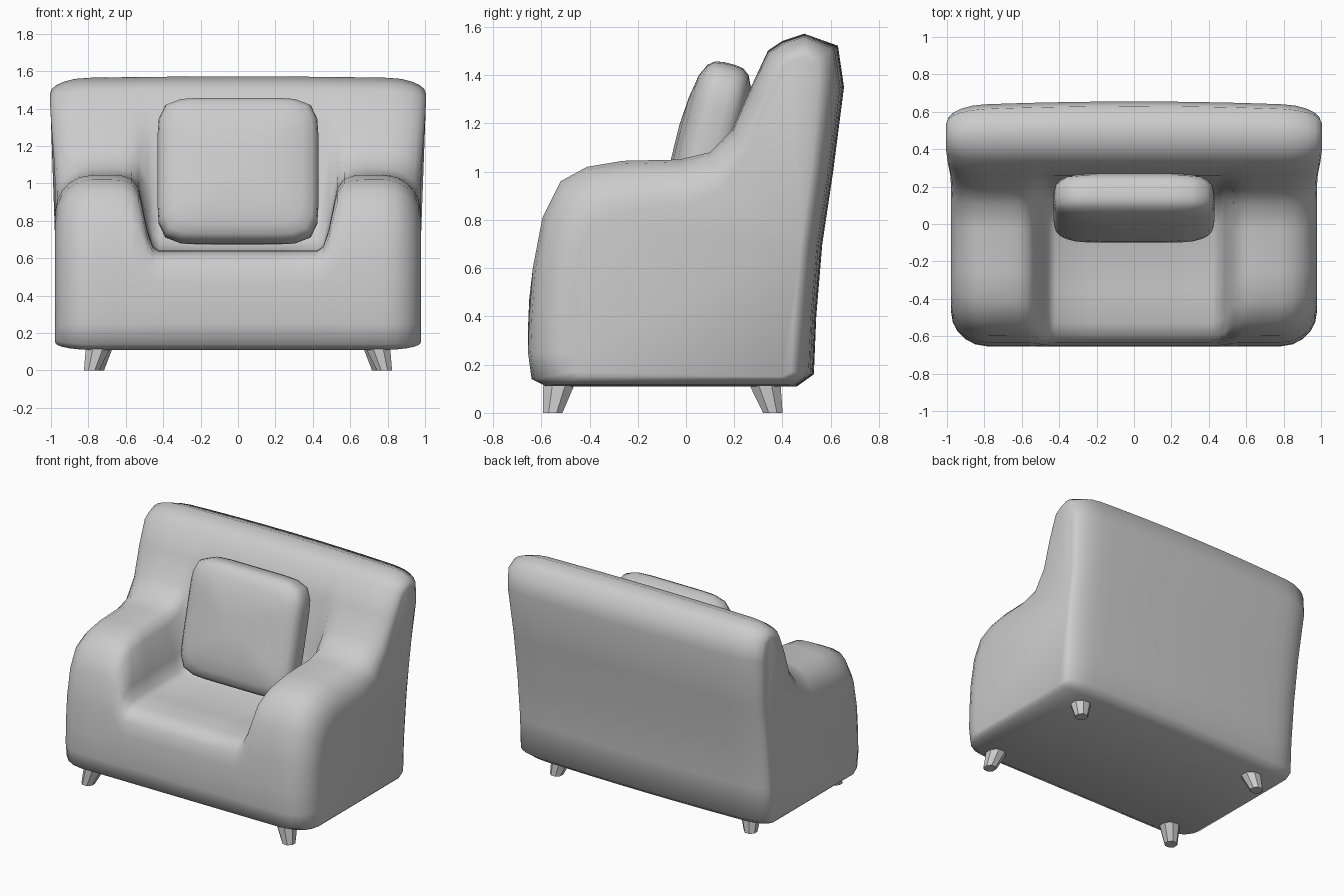
import bpy, bmesh
from math import sin, cos, pi, radians
from mathutils import Matrix, Vector

if "Cube" in bpy.data.objects:
    bpy.data.objects.remove(bpy.data.objects["Cube"])


def loft(name, rings, smooth=True):
    """Skin closed rings of equal length and cap both ends."""
    bm = bmesh.new()
    rows = [[bm.verts.new(p) for p in ring] for ring in rings]
    n = len(rows[0])
    for a, b in zip(rows, rows[1:]):
        for i in range(n):
            j = (i + 1) % n
            bm.faces.new((a[i], a[j], b[j], b[i]))
    bm.faces.new(rows[0])
    bm.faces.new(rows[-1])
    bmesh.ops.recalc_face_normals(bm, faces=bm.faces)
    for f in bm.faces:
        f.smooth = smooth
    me = bpy.data.meshes.new(name)
    bm.to_mesh(me)
    bm.free()
    ob = bpy.data.objects.new(name, me)
    bpy.context.collection.objects.link(ob)
    return ob


def mix(p, q, t):
    return [(a + (c - a) * t, b + (d - b) * t) for (a, b), (c, d) in zip(p, q)]


# Side profiles (y, z): through an arm, through the seat, and the outer side panel
arm = [(-.58, .11), (-.64, .14), (-.655, .25), (-.65, .40), (-.635, .60), (-.595, .81),
       (-.52, .96), (-.41, 1.02), (-.26, 1.045), (-.03, 1.05), (.10, 1.08), (.19, 1.17),
       (.26, 1.33), (.34, 1.49), (.40, 1.53), (.49, 1.56), (.63, 1.51), (.655, 1.35),
       (.61, 1.0), (.565, .70), (.54, .40), (.53, .16), (.46, .11)]
seat = arm[:3] + [(-.655, .35), (-.65, .47), (-.635, .56), (-.60, .61), (-.53, .635),
                  (-.35, .64), (0, .64), (.13, .70), (.20, .95)] + arm[12:]
side = [(-.44, .15), (-.46, .17), (-.47, .25), (-.47, .40), (-.46, .55), (-.43, .70),
        (-.38, .78), (-.30, .82), (-.20, .84), (0, .86), (.14, .92), (.25, 1.08),
        (.33, 1.28), (.40, 1.43), (.44, 1.46), (.49, 1.48), (.56, 1.45), (.57, 1.33),
        (.54, 1.0), (.50, .70), (.47, .40), (.46, .17), (.42, .15)]

# Upholstered body: profiles lofted across the width
half = [(x, mix(seat, arm, t)) for x, t in
        ((0, 0), (.22, 0), (.42, 0), (.455, .06), (.485, .28), (.53, .82),
         (.57, .95), (.62, .99), (.68, 1), (.78, 1))]
for deg in (20, 38, 55, 72, 90):
    a = radians(deg)
    half.append((.78 + .198 * sin(a), mix(arm, side, 1 - cos(a))))


def body_ring(x, prof):
    ring = []
    for i, (y, z) in enumerate(prof):
        flare = 1 + .028 * min(max((z - 1.05) / .35, 0), 1)
        bow_y = .025 * x * x if i >= 16 else 0
        bow_z = .012 * (1 - x * x) if 13 <= i <= 16 else 0
        ring.append((x * flare, y - bow_y, z + bow_z))
    return ring


stations = [(-x, p) for x, p in reversed(half[1:])] + half
loft("armchair_body", [body_ring(x, p) for x, p in stations])

# Loose back cushion: rounded squares lofted through its thickness, then tilted
def rounded_square(w, h, depth, n=40):
    ring = []
    for k in range(n):
        a = 2 * pi * k / n
        c, s = cos(a), sin(a)
        r = (abs(c) ** 7 + abs(s) ** 7) ** (-1 / 7)
        ring.append((w * r * c, depth, h * r * s))
    return ring


layers = [(.25, .140), (.55, .130), (.80, .112), (.93, .088), (.985, .060), (1, .025)]
layers = [(s, -d) for s, d in layers] + [(s, d) for s, d in reversed(layers)]
cushion = loft("back_cushion", [rounded_square(.43 * s, .395 * s, d) for s, d in layers])
cushion.data.transform(Matrix.Translation((0, .085, 1.065)) @ Matrix.Rotation(radians(-14), 4, 'X'))

# Splayed, tapered eight-sided feet
def foot(name, bottom, top):
    rings = []
    for (x, y), r, z in ((bottom, .044, 0), (top, .072, .125)):
        rings.append([(x + r * cos(pi / 4 * k + pi / 8), y + r * sin(pi / 4 * k + pi / 8), z)
                      for k in range(8)])
    loft(name, rings, smooth=False)


for s, label in ((-1, "left"), (1, "right")):
    foot("front_leg_" + label, (s * .783, -.553), (s * .747, -.525))
    foot("back_leg_" + label, (s * .757, .360), (s * .735, .325))
